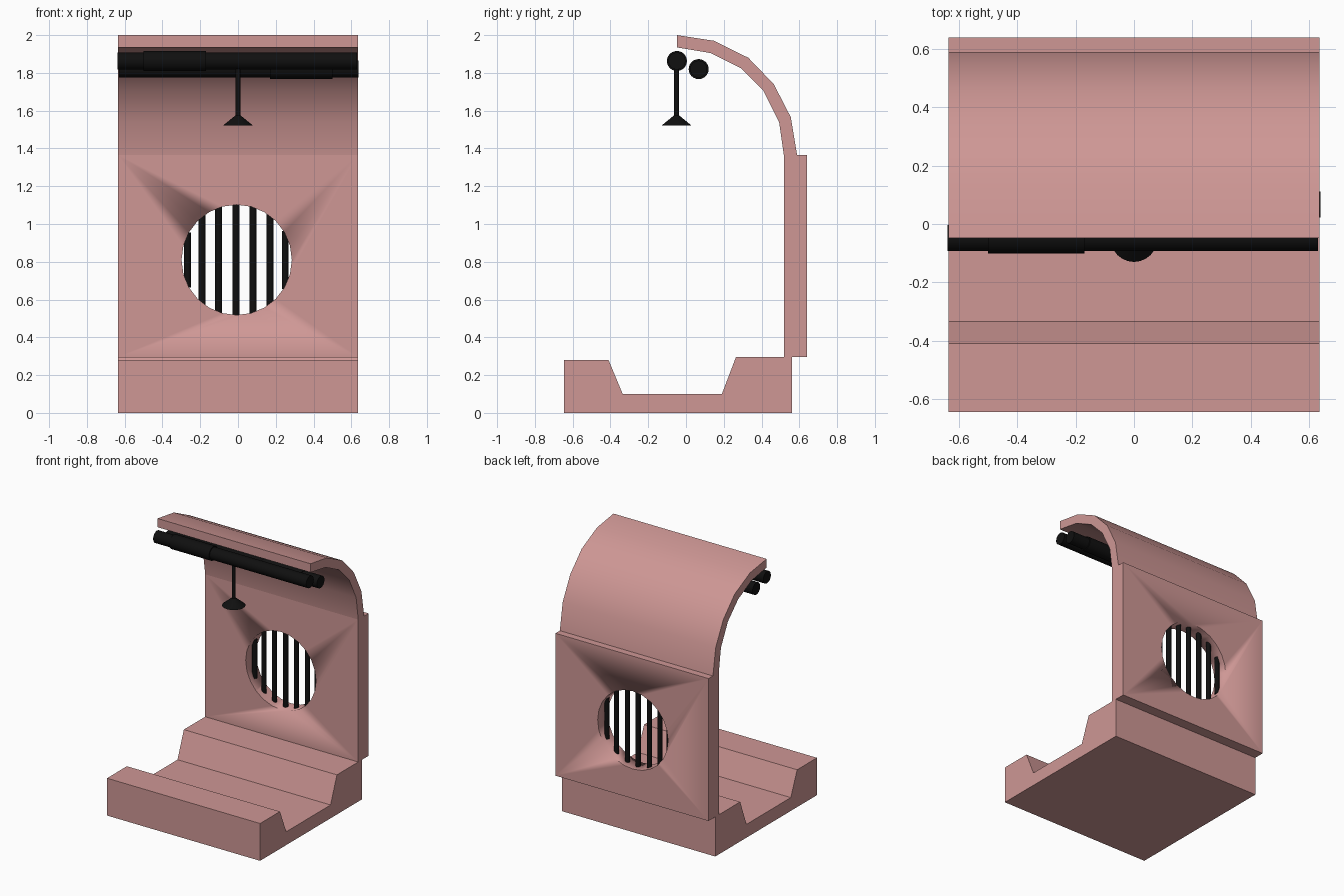
import bpy, bmesh, math
from mathutils import Matrix

if "Cube" in bpy.data.objects:
    bpy.data.objects.remove(bpy.data.objects["Cube"])


def material(name, color):
    m = bpy.data.materials.new(name)
    m.diffuse_color = color
    m.use_nodes = True
    m.node_tree.nodes["Principled BSDF"].inputs["Base Color"].default_value = m.diffuse_color
    return m


PINK = material("pink_paint", (0.62, 0.31, 0.30, 1))
BLACK = material("black_metal", (0.005, 0.005, 0.005, 1))
HALF = 0.635


def finish(name, bm, mat):
    bmesh.ops.recalc_face_normals(bm, faces=bm.faces[:])
    mesh = bpy.data.meshes.new(name)
    bm.to_mesh(mesh)
    bm.free()
    ob = bpy.data.objects.new(name, mesh)
    bpy.context.collection.objects.link(ob)
    mesh.materials.append(mat)
    bpy.ops.object.select_all(action='DESELECT')
    ob.select_set(True)
    bpy.context.view_layer.objects.active = ob
    bpy.ops.object.shade_smooth_by_angle(angle=math.radians(32))
    return ob


def extrude_profile(name, yz, mat):
    """Extrude a (y, z) outline across the full width."""
    bm = bmesh.new()
    face = bm.faces.new([bm.verts.new((-HALF, y, z)) for y, z in yz])
    ext = bmesh.ops.extrude_face_region(bm, geom=[face])["geom"]
    verts = [v for v in ext if isinstance(v, bmesh.types.BMVert)]
    bmesh.ops.translate(bm, verts=verts, vec=(2 * HALF, 0, 0))
    return finish(name, bm, mat)


def cylinder(name, center, r1, length, axis, mat, r2=None, sides=24):
    rot = {'X': Matrix.Rotation(math.pi / 2, 4, 'Y'),
           'Y': Matrix.Rotation(math.pi / 2, 4, 'X'),
           'Z': Matrix.Identity(4)}[axis]
    bm = bmesh.new()
    bmesh.ops.create_cone(bm, cap_ends=True, segments=sides, radius1=r1,
                          radius2=r1 if r2 is None else r2, depth=length,
                          matrix=Matrix.Translation(center) @ rot)
    return finish(name, bm, mat)


# Base with a sunken trough
extrude_profile("base", [(-0.645, 0), (0.56, 0), (0.56, 0.297), (0.265, 0.297),
                         (0.19, 0.1), (-0.335, 0.1), (-0.41, 0.28), (-0.645, 0.28)], PINK)

# Back wall with a round window
wall = extrude_profile("back_wall", [(0.518, 0.297), (0.64, 0.297),
                                     (0.64, 1.365), (0.518, 1.365)], PINK)
cutter = cylinder("window_cutter", (-0.007, 0.58, 0.81), 0.292, 0.4, 'Y', PINK)
cutter.hide_render = True
mod = wall.modifiers.new("window", 'BOOLEAN')
mod.operation, mod.solver, mod.object = 'DIFFERENCE', 'EXACT', cutter
bpy.context.view_layer.objects.active = wall
bpy.ops.object.modifier_apply(modifier="window")
bpy.data.objects.remove(cutter)

# Window bars, each as tall as the opening at its position
for i, x in enumerate((-0.268, -0.19, -0.103, -0.01, 0.08, 0.17, 0.25)):
    height = 2 * math.sqrt(0.292 ** 2 - (x + 0.007) ** 2) + 0.03
    cylinder(f"window_bar_{i + 1}", (x, 0.58, 0.81), 0.018, height, 'Z', BLACK, sides=12)

# Curved canopy
outer = [(-0.048, 2.0), (0.148, 1.97), (0.33, 1.88), (0.465, 1.74), (0.555, 1.565), (0.588, 1.365)]
inner = [(-0.048, 1.935), (0.13, 1.905), (0.29, 1.825), (0.41, 1.705), (0.493, 1.54), (0.518, 1.365)]
extrude_profile("canopy", outer + inner[::-1], PINK)

# Two rails under the canopy, each with a thicker sleeve on opposite ends
for tag, y, z, shift, sx in (("front", -0.048, 1.863, -0.004, -0.335),
                             ("rear", 0.067, 1.82, 0.004, 0.335)):
    cylinder(f"{tag}_rail", (shift, y, z), 0.045, 1.27, 'X', BLACK)
    cylinder(f"{tag}_rail_sleeve", (sx, y, z), 0.053, 0.33, 'X', BLACK)

# Hanging lamp
cylinder("lamp_stem", (0, -0.05, 1.705), 0.013, 0.29, 'Z', BLACK, sides=12)
cylinder("lamp_shade", (0, -0.05, 1.548), 0.08, 0.055, 'Z', BLACK, r2=0.013)
